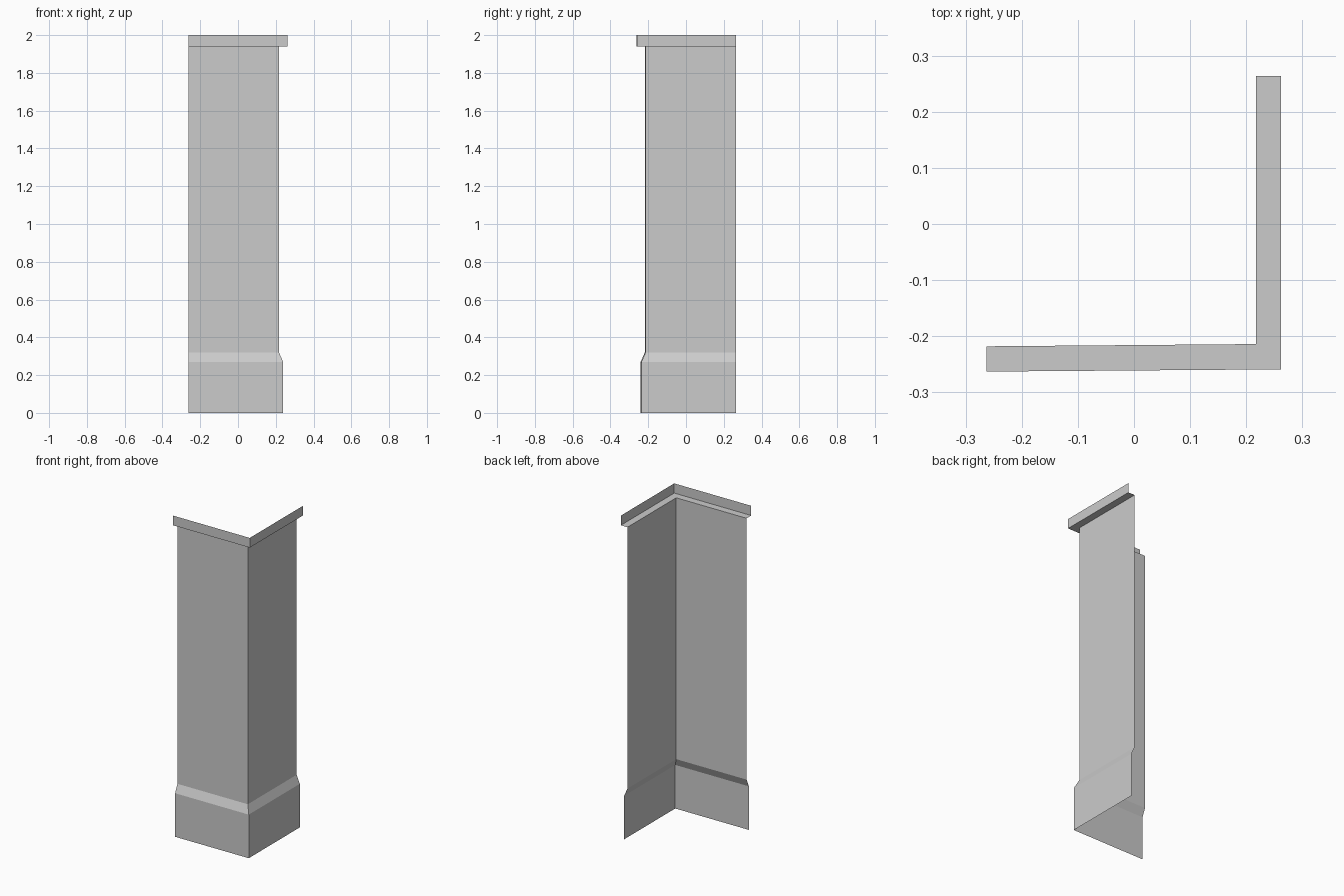
import bpy, bmesh

if "Cube" in bpy.data.objects:
    bpy.data.objects.remove(bpy.data.objects["Cube"])

END = 0.263  # free ends of both wings

# wall profile: (outward offset, height); open sheet, no caps
profile = [(0.239, 0.0), (0.239, 0.27), (0.217, 0.32),
           (0.217, 1.94), (0.262, 1.94), (0.262, 2.0)]


def path(o):
    """L-shaped plan line: front wing (very slightly skewed), corner, right wing."""
    return [(-END, -o - 0.001), (o, -o + 0.003), (o, END + 0.001)]


# sweep the profile along the corner path
bm = bmesh.new()
rows = [[bm.verts.new((x, y, z)) for x, y in path(o)] for o, z in profile]
for low, high in zip(rows, rows[1:]):
    for i in range(2):
        bm.faces.new((low[i], low[i + 1], high[i + 1], high[i]))

mesh = bpy.data.meshes.new("corner_wall_panel")
bm.to_mesh(mesh)
bm.free()
bpy.context.collection.objects.link(bpy.data.objects.new("corner_wall_panel", mesh))
